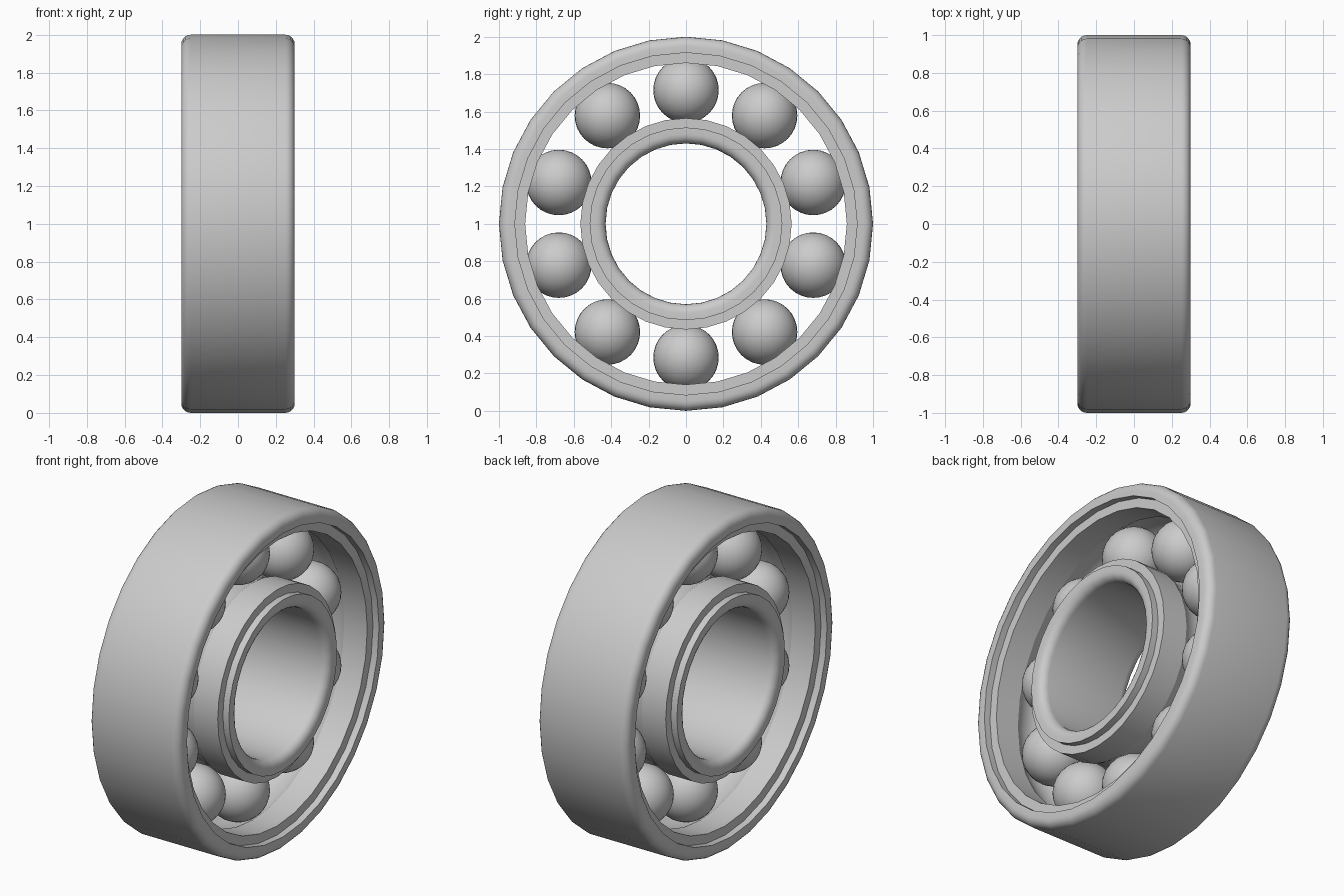
import bpy, bmesh
from math import sin, cos, pi, asin, sqrt, radians

if "Cube" in bpy.data.objects:
    bpy.data.objects.remove(bpy.data.objects["Cube"])

SEG = 32                      # sides around the rings
HALF, PITCH, BALL = 0.30, 0.715, 0.175
STEP, FILLET, GROOVE = 0.04, 0.05, 0.18


def smooth(ob, angle):
    bpy.ops.object.select_all(action='DESELECT')
    ob.select_set(True)
    bpy.context.view_layer.objects.active = ob
    bpy.ops.object.shade_smooth_by_angle(angle=radians(angle))


def ring(name, plain, step, race):
    """Revolve a closed (x, r) profile about the x axis.
    plain = filleted radius, step = shoulder radius, race = grooved radius."""
    s = 1 if race > plain else -1          # direction from plain side to race side
    half = []                              # profile from x = 0 plain side round to the groove
    for i in range(6):                     # rounded corner
        a = pi / 2 * i / 5
        half.append((HALF - FILLET + FILLET * sin(a), plain + s * FILLET * (1 - cos(a))))
    half += [(HALF, step), (HALF - STEP, step), (HALF - STEP, race)]
    edge = asin(sqrt(GROOVE**2 - (race - PITCH)**2) / GROOVE)
    for i in range(5):                     # ball groove
        a = edge * (1 - i / 5)
        half.append((GROOVE * sin(a), PITCH - s * GROOVE * cos(a)))
    profile = half + [(0, PITCH - s * GROOVE)] + [(-x, r) for x, r in reversed(half)]

    bm = bmesh.new()
    loops = []
    for k in range(SEG):
        t = 2 * pi * k / SEG
        loops.append([bm.verts.new((x, r * sin(t), 1 + r * cos(t))) for x, r in profile])
    n = len(profile)
    for k in range(SEG):
        a, b = loops[k], loops[(k + 1) % SEG]
        for j in range(n):
            bm.faces.new((a[j], b[j], b[(j + 1) % n], a[(j + 1) % n]))
    bmesh.ops.recalc_face_normals(bm, faces=bm.faces)
    me = bpy.data.meshes.new(name)
    bm.to_mesh(me)
    bm.free()
    ob = bpy.data.objects.new(name, me)
    bpy.context.collection.objects.link(ob)
    smooth(ob, 30)


# Outer and inner races
ring("outer_ring", 1.0, 0.915, 0.86)
ring("inner_ring", 0.43, 0.515, 0.565)

# Ten balls running in the grooves
for k in range(10):
    t = 2 * pi * k / 10
    bpy.ops.mesh.primitive_uv_sphere_add(
        segments=32, ring_count=16, radius=BALL,
        location=(0, PITCH * sin(t), 1 + PITCH * cos(t)))
    ball = bpy.context.object
    ball.name = f"ball_{k + 1}"
    smooth(ball, 60)
